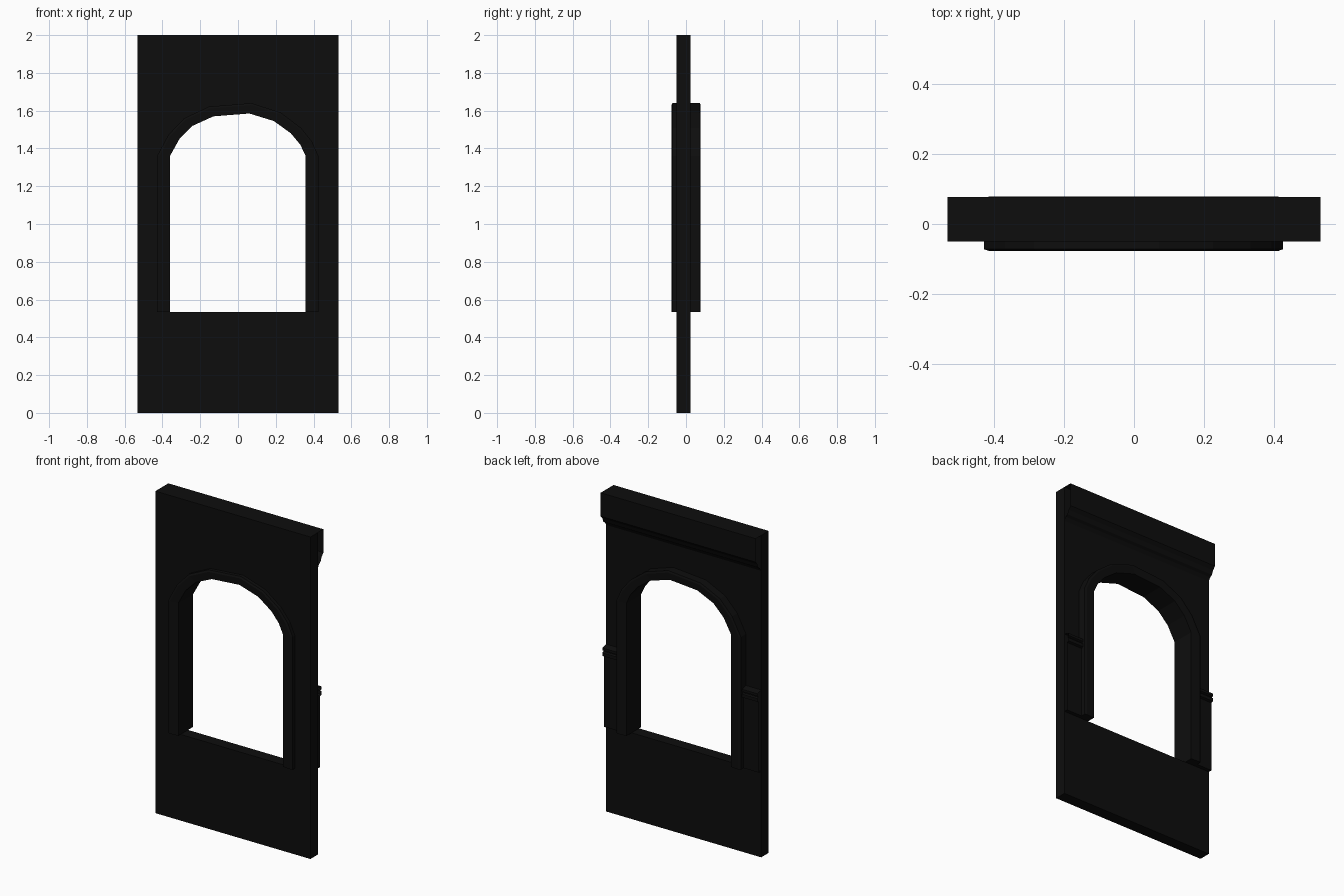
import bpy, bmesh

cube = bpy.data.objects.get("Cube")
if cube:
    bpy.data.objects.remove(cube, do_unlink=True)

# Single near-black material
BLACK = (0.004, 0.004, 0.004, 1)
black = bpy.data.materials.new("near_black")
black.use_nodes = True
black.diffuse_color = BLACK
black.node_tree.nodes["Principled BSDF"].inputs["Base Color"].default_value = BLACK

W, H = 0.533, 2.0            # wall half width and height
FRONT, BACK = -0.05, 0.023   # wall faces
SILL, SPRING = 0.535, 1.36   # opening bottom and arch start

# Opening outline, from the -x foot over the arch to the +x foot
INNER = [(-0.36, SILL), (-0.36, SPRING), (-0.31, 1.45), (-0.24, 1.52), (-0.13, 1.57),
         (0.06, 1.585), (0.19, 1.545), (0.28, 1.48), (0.33, 1.42), (0.358, SPRING),
         (0.358, SILL)]


def outline(t):
    """Opening outline, grown from the inner (0) to the outer (1) frame edge."""
    return [(x * (1 + 0.19 * t), z if z <= SPRING else SPRING + (z - SPRING) * (1 + 0.244 * t))
            for x, z in INNER]


def finish(bm, name):
    bmesh.ops.recalc_face_normals(bm, faces=bm.faces[:])
    mesh = bpy.data.meshes.new(name)
    bm.to_mesh(mesh)
    bm.free()
    mesh.materials.append(black)
    obj = bpy.data.objects.new(name, mesh)
    bpy.context.collection.objects.link(obj)
    return obj


def strip(name, profile, x0, x1):
    """Open-ended moulding: a (y, z) profile swept along x."""
    bm = bmesh.new()
    rows = [[bm.verts.new((x, y, z)) for y, z in profile] for x in (x0, x1)]
    for i in range(len(profile) - 1):
        bm.faces.new((rows[0][i], rows[0][i + 1], rows[1][i + 1], rows[1][i]))
    obj = finish(bm, name)
    # Point the faces away from the wall
    mesh = obj.data
    if sum(p.normal.y * p.area for p in mesh.polygons) < 0:
        mesh.flip_normals()
    return obj


# Wall panel with the arched opening
bm = bmesh.new()
for loop in ([(-W, 0), (W, 0), (W, H), (-W, H)], outline(0.3)):
    verts = [bm.verts.new((x, FRONT, z)) for x, z in loop]
    for a, b in zip(verts, verts[1:] + verts[:1]):
        bm.edges.new((a, b))
bmesh.ops.triangle_fill(bm, edges=bm.edges[:], use_beauty=True, normal=(0, -1, 0))
region = bmesh.ops.extrude_face_region(bm, geom=bm.faces[:])["geom"]
bmesh.ops.translate(bm, vec=(0, BACK - FRONT, 0),
                    verts=[v for v in region if isinstance(v, bmesh.types.BMVert)])
finish(bm, "wall_panel")

# Arched frame, standing proud of the wall on both sides
SECTION = [(0, -0.072), (0.8, -0.077), (1, -0.072), (1, 0.074), (0.8, 0.078), (0, 0.074)]
bm = bmesh.new()
rails = [[bm.verts.new((x, y, z)) for x, z in outline(t)] for t, y in SECTION]
for a, b in zip(rails, rails[1:] + rails[:1]):
    for i in range(len(INNER) - 1):
        bm.faces.new((a[i], a[i + 1], b[i + 1], b[i]))
for end in (0, -1):
    bm.faces.new([r[end] for r in rails])
finish(bm, "arched_frame")

# Cornice along the top of the back
strip("cornice", [(BACK, H), (0.077, H), (0.077, 1.855), (0.06, 1.835),
                  (0.05, 1.81), (0.035, 1.8), (BACK, 1.78)], -W, W)

# Short pilasters with a double-ridged cap beside the frame
PILASTER = [(BACK, SILL), (0.046, SILL), (0.046, 0.975), (0.06, 0.98), (0.06, 1.0),
            (0.05, 1.005), (0.05, 1.01), (0.06, 1.015), (0.06, 1.03), (BACK, 1.04)]
for side, s in (("left", 1), ("right", -1)):
    strip(side + "_pilaster", PILASTER, s * 0.42, s * W)
